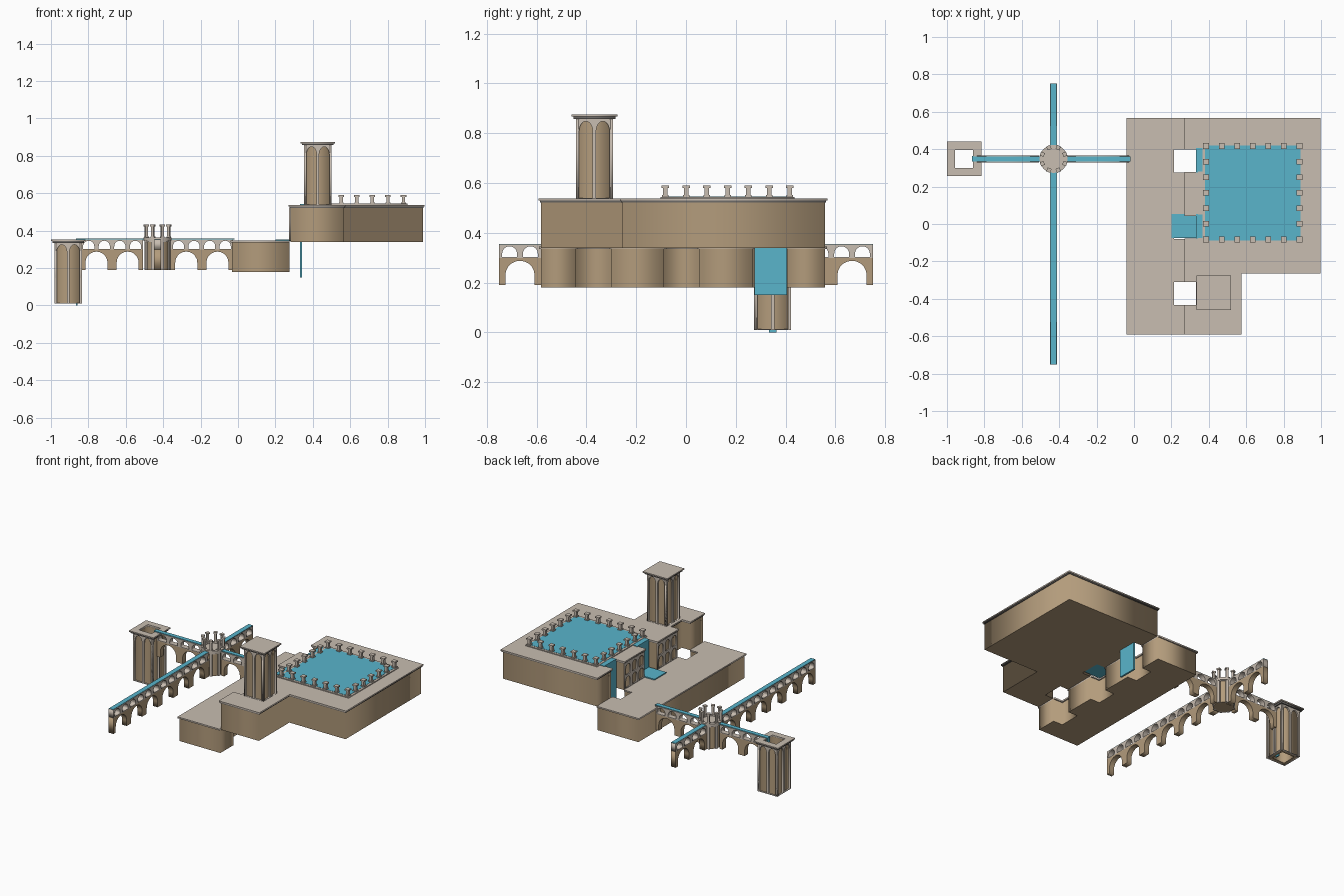
import bpy, bmesh, math
from mathutils import Matrix, Vector

if "Cube" in bpy.data.objects:
    bpy.data.objects.remove(bpy.data.objects["Cube"])


def material(name, c):
    m = bpy.data.materials.new(name)
    m.diffuse_color = (*c, 1)
    m.use_nodes = True
    m.node_tree.nodes["Principled BSDF"].inputs["Base Color"].default_value = m.diffuse_color
    return m


TAN = material("sandstone", (0.45, 0.33, 0.20))
GREY = material("pale_stone", (0.58, 0.51, 0.44))
DARK = material("shadow_trim", (0.16, 0.15, 0.14))
BLUE = material("water", (0.10, 0.46, 0.60))


def add(name, mesh, mat, mw=Matrix()):
    mesh.materials.clear()
    mesh.materials.append(mat)
    o = bpy.data.objects.new(name, mesh)
    o.matrix_world = mw
    bpy.context.collection.objects.link(o)
    return o


def boxes(name, mat, specs):
    """One object made of boxes (x0, x1, y0, y1, z0, z1)."""
    bm = bmesh.new()
    for x0, x1, y0, y1, z0, z1 in specs:
        c = Vector(((x0 + x1) / 2, (y0 + y1) / 2, (z0 + z1) / 2))
        m = Matrix.Translation(c) @ Matrix.Diagonal((x1 - x0, y1 - y0, z1 - z0, 1))
        bmesh.ops.create_cube(bm, size=1, matrix=m)
    me = bpy.data.meshes.new(name)
    bm.to_mesh(me)
    bm.free()
    return add(name, me, mat)


def plate(name, mat, loops, depth, mw):
    """Flat outline with holes, thickened about its own plane."""
    cu = bpy.data.curves.new(name, 'CURVE')
    cu.dimensions, cu.fill_mode, cu.extrude = '2D', 'BOTH', depth / 2
    for pts in loops:
        s = cu.splines.new('POLY')
        s.points.add(len(pts) - 1)
        for p, (u, v) in zip(s.points, pts):
            p.co = (u, v, 0, 1)
        s.use_cyclic_u = True
    tmp = bpy.data.objects.new("tmp", cu)
    bpy.context.collection.objects.link(tmp)
    dg = bpy.context.evaluated_depsgraph_get()
    me = bpy.data.meshes.new_from_object(tmp.evaluated_get(dg))
    bpy.data.objects.remove(tmp)
    return add(name, me, mat, mw)


def slab(name, mat, loops, z0, z1):
    return plate(name, mat, loops, z1 - z0, Matrix.Translation((0, 0, (z0 + z1) / 2)))


def upright(x, y, angle):
    """Local u runs along the wall, local v is height."""
    return (Matrix.Translation((x, y, 0)) @ Matrix.Rotation(math.radians(angle), 4, 'Z')
            @ Matrix.Rotation(math.pi / 2, 4, 'X'))


def rect(x0, x1, y0, y1):
    return [(x0, y0), (x1, y0), (x1, y1), (x0, y1)]


def arch(c, z0, w, top, rise=1.0, n=10):
    r = w / 2
    zs = top - r * rise
    curve = [(c - r * math.cos(math.pi * i / n), zs + r * rise * math.sin(math.pi * i / n))
             for i in range(n + 1)]
    return [(c - r, z0)] + curve + [(c + r, z0)]


# Aqueducts: open lower arches, small upper arcade, water on top
def aqueduct(name, x, y, angle, start, bays, bay=1 / 6, width=0.036):
    end = start + bays * bay
    line = [(start, 0.298), (start, 0.19)]
    holes = []
    for i in range(bays):
        c = start + (i + 0.5) * bay
        line += arch(c, 0.19, 0.118, 0.288)
        holes += [arch(c + s * bay / 4, 0.303, 0.06, 0.346) for s in (-1, 1)]
    line += [(end, 0.19), (end, 0.298)]
    mw = upright(x, y, angle)
    plate(name + "_lower_arches", TAN, [line], width, mw)
    plate(name + "_upper_arcade", GREY, [rect(start, end, 0.298, 0.353)] + holes, width, mw)


CX, CY = -0.43, 0.348
aqueduct("long_aqueduct", CX, 0, 90, -0.75, 9)
aqueduct("west_aqueduct", 0, CY, 0, -0.84, 2)
aqueduct("east_aqueduct", 0, CY, 0, -0.36, 2)
boxes("aqueduct_water", BLUE, [
    (CX - 0.016, CX + 0.016, -0.75, 0.75, 0.352, 0.356),
    (-0.865, -0.02, CY - 0.014, CY + 0.014, 0.352, 0.357)])


# Round junction where the aqueducts cross
def ring(r, n=24):
    return [(CX + r * math.cos(2 * math.pi * i / n), CY + r * math.sin(2 * math.pi * i / n))
            for i in range(n)]


slab("junction_drum", TAN, [ring(0.064)], 0.19, 0.345)
slab("junction_floor", GREY, [ring(0.07)], 0.34, 0.358)
slab("junction_rim", GREY, [ring(0.075), ring(0.055)], 0.345, 0.364)
for i in range(8):
    a = math.radians(22.5 + 45 * i)
    spin = (Matrix.Translation((CX, CY, 0)) @ Matrix.Rotation(a, 4, 'Z')
            @ Matrix.Translation((0.065, 0, 0)))
    p = boxes("junction_pilaster", GREY, [(-0.012, 0.006, -0.009, 0.009, 0.19, 0.346)])
    c = boxes("junction_column", GREY, [
        (-0.007, 0.007, -0.007, 0.007, 0.36, 0.424), (-0.01, 0.01, -0.01, 0.01, 0.36, 0.37),
        (-0.011, 0.011, -0.011, 0.011, 0.422, 0.432)])
    p.matrix_world = c.matrix_world = spin


# Square towers with two tall arched recesses on each side
def tower(name, x, y, z0, z1, hollow):
    h = 0.074
    inner = [rect(x - 0.048, x + 0.048, y - 0.048, y + 0.048)] if hollow else []
    r = h - 0.01
    slab(name + "_core", TAN, [rect(x - r, x + r, y - r, y + r)] + inner, z0, z1 - 0.01)
    for k in range(4):
        mw = (Matrix.Translation((x, y, 0)) @ Matrix.Rotation(k * math.pi / 2, 4, 'Z')
              @ Matrix.Translation((0, -(h - 0.005), 0)) @ Matrix.Rotation(math.pi / 2, 4, 'X'))
        holes = [arch(s * 0.034, z0 + 0.004, 0.054, z1 - 0.027, 1.5) for s in (-1, 1)]
        plate(name + "_arched_face", GREY, [rect(-h, h, z0, z1 - 0.01)] + holes, 0.01, mw)
    for part, m, e, a, b in (("_cornice", DARK, 0.084, 0.018, 0.008), ("_cap", GREY, 0.092, 0.008, 0)):
        slab(name + part, m, [rect(x - e, x + e, y - e, y + e)] + inner, z1 - a, z1 - b)


tower("west_tower", -0.908, CY, 0.01, 0.352, True)
tower("high_tower", 0.427, -0.368, 0.535, 0.875, False)
boxes("tower_waterfall", BLUE, [(-0.867, -0.858, CY - 0.015, CY + 0.015, 0, 0.357)])

# Main terraces, with three notches cut between them
NOTCHES = [(-0.443, -0.30), (-0.088, 0.053), (0.267, 0.407)]


def lower_outline(e):
    pts = [(-0.032 - e, 0.558 + e), (-0.032 - e, -0.582 - e), (0.275, -0.582 - e)]
    for a, b in NOTCHES:
        pts += [(0.275, a + e), (0.205 + e, a + e), (0.205 + e, b - e), (0.275, b - e)]
    return pts + [(0.275, 0.558 + e)]


def upper_outline(e):
    pts = [(0.28 - e, 0.558 + e), (0.988 + e, 0.558 + e), (0.988 + e, -0.255 - e),
           (0.565 + e, -0.255 - e), (0.565 + e, -0.582 - e), (0.28 - e, -0.582 - e)]
    for a, b in NOTCHES:
        pts += [(0.28 - e, a + e), (0.342 - e, a + e), (0.342 - e, b - e), (0.28 - e, b - e)]
    return pts


slab("lower_terrace", TAN, [lower_outline(0)], 0.18, 0.338)
slab("lower_terrace_paving", GREY, [lower_outline(0.009)], 0.336, 0.346)
slab("upper_terrace", TAN, [upper_outline(0)], 0.34, 0.524)
slab("upper_terrace_trim", DARK, [upper_outline(0.005)], 0.522, 0.529)
slab("upper_terrace_paving", GREY, [upper_outline(0.01)], 0.529, 0.538)

# Arched facing on the wall between the notches
for a, b in [(-0.30, -0.088), (0.053, 0.267)]:
    holes = [arch(a + (b - a) * (i + 0.5) / 3, z, 0.05, z + 0.07)
             for i in range(3) for z in (0.352, 0.438)]
    plate("arched_facing", GREY, [rect(a, b, 0.346, 0.522)] + holes, 0.006, upright(0.277, 0, 90))

# Roof pool, its rim and posts
slab("pool_rim", GREY, [rect(0.365, 0.905, -0.103, 0.435), rect(0.39, 0.88, -0.08, 0.412)],
     0.536, 0.544)
boxes("pool_water", BLUE, [(0.38, 0.89, -0.088, 0.42, 0.536, 0.5455)])
posts = []
for i in range(7):
    for j in range(7):
        if i in (0, 6) or j in (0, 6):
            px, py = 0.385 + i / 12, -0.083 + j / 12
            for r, z0, z1 in ((0.013, 0.538, 0.551), (0.009, 0.55, 0.582), (0.015, 0.581, 0.59)):
                posts.append((px - r, px + r, py - r, py + r, z0, z1))
boxes("pool_posts", GREY, posts)

# Waterfalls leaving the pool, and the small basin below the middle one
boxes("waterfalls", BLUE, [
    (0.331, 0.343, 0.275, 0.405, 0.15, 0.541), (0.331, 0.366, 0.28, 0.405, 0.537, 0.542),
    (0.331, 0.343, -0.077, 0.053, 0.345, 0.541), (0.331, 0.366, -0.075, 0.05, 0.537, 0.542)])
boxes("middle_basin_water", BLUE, [(0.2, 0.342, -0.074, 0.053, 0.344, 0.353)])
